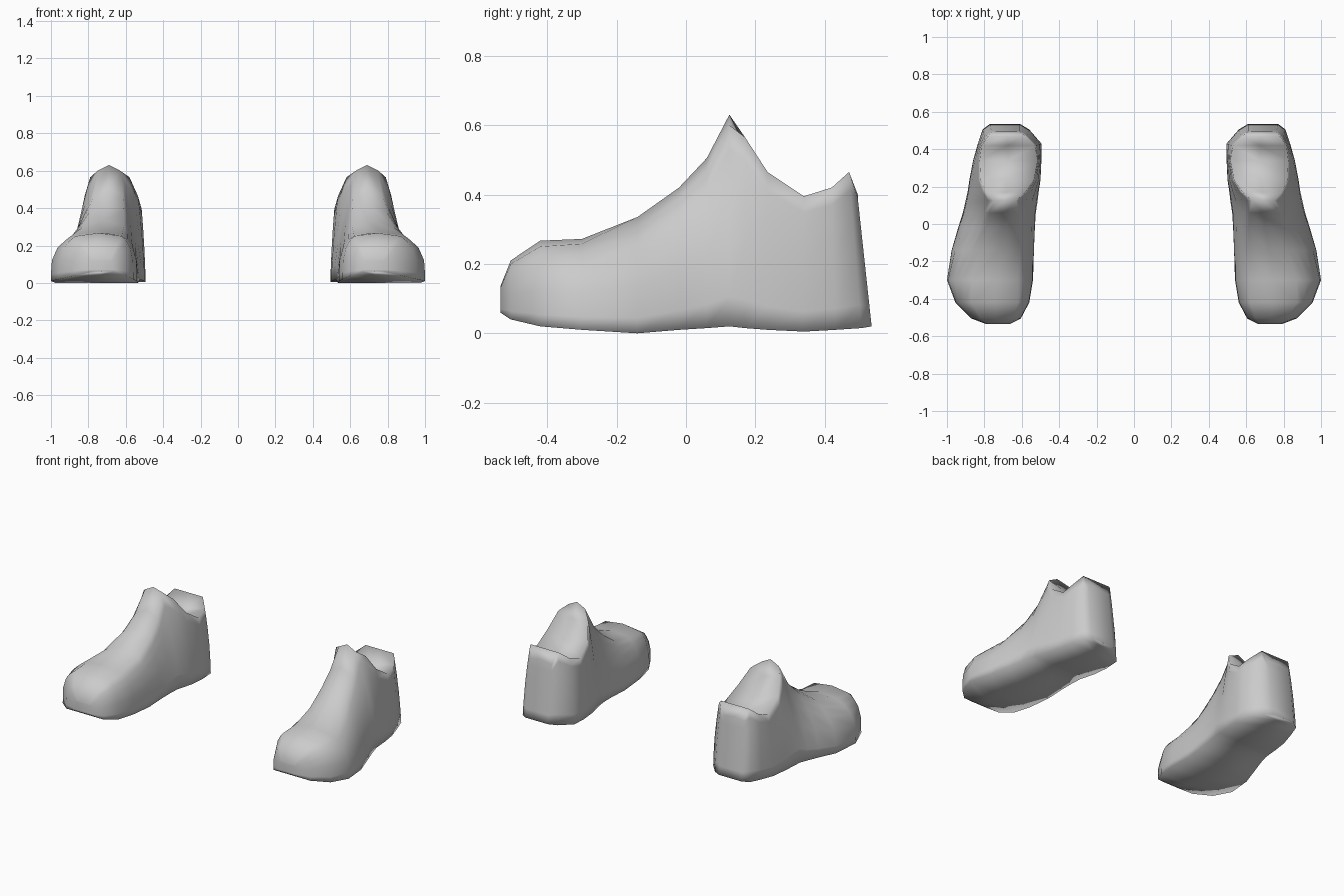
import bpy, bmesh

cube = bpy.data.objects.get("Cube")
if cube:
    bpy.data.objects.remove(cube, do_unlink=True)

grey = bpy.data.materials.new("plain_grey")
grey.use_nodes = True
grey.diffuse_color = (0.6, 0.6, 0.6, 1)
grey.node_tree.nodes["Principled BSDF"].inputs["Base Color"].default_value = (0.6, 0.6, 0.6, 1)

# Cross-sections from toe to heel:
# y, sole z, rim z, centre z, base inner x, base outer x, rim inner x, rim outer x, side roundness
SECTIONS = [
    (-0.535, 0.06, 0.13, 0.135, 0.665, 0.79, 0.68, 0.78, 2.0),
    (-0.505, 0.04, 0.20, 0.21, 0.605, 0.87, 0.65, 0.82, 3.5),
    (-0.42, 0.02, 0.25, 0.267, 0.56, 0.955, 0.62, 0.87, 4.0),
    (-0.30, 0.01, 0.258, 0.272, 0.54, 1.0, 0.62, 0.87, 4.0),
    (-0.14, 0.0, 0.30, 0.335, 0.535, 0.975, 0.61, 0.83, 2.6),
    (-0.02, 0.01, 0.385, 0.42, 0.53, 0.94, 0.61, 0.79, 2.0),
    (0.06, 0.015, 0.47, 0.505, 0.525, 0.915, 0.615, 0.77, 1.7),
    (0.125, 0.02, 0.60, 0.63, 0.515, 0.90, 0.63, 0.75, 1.7),
    (0.17, 0.015, 0.565, 0.54, 0.51, 0.89, 0.58, 0.79, 1.6),
    (0.235, 0.01, 0.465, 0.425, 0.50, 0.88, 0.535, 0.82, 1.6),
    (0.34, 0.005, 0.395, 0.36, 0.495, 0.86, 0.515, 0.825, 1.6),
    (0.42, 0.01, 0.42, 0.385, 0.495, 0.835, 0.53, 0.815, 2.0),
    (0.47, 0.015, 0.465, 0.465, 0.56, 0.81, 0.58, 0.78, 2.0),
    (0.495, 0.02, 0.39, 0.40, 0.61, 0.77, 0.61, 0.76, 2.0),
]
LEVELS = (0.0, 0.15, 0.45, 0.72, 0.88, 1.0)
N = len(LEVELS)


def section_ring(s, side):
    """Closed ring: sole centre, outer wall up, top centre, inner wall down."""
    y, zb, zr, zc, xi, xo, ri, ro, p = s
    lean = 0.04 * min(1, max(0, (y - 0.40) / 0.08))   # heel leans back at the base

    def wall(base, rim):
        return [(side * (base + (rim - base) * t ** p), y + lean * (1 - t), zb + (zr - zb) * t)
                for t in LEVELS]
    bottom = (side * (xi + xo) / 2, y + lean, zb)
    top = (side * (ri + ro) / 2, y, zc)
    return [bottom] + wall(xo, ro) + [top] + wall(xi, ri)[::-1]


def make_shoe(name, side):
    bm = bmesh.new()
    rings = [[bm.verts.new(c) for c in section_ring(s, side)] for s in SECTIONS]
    n = len(rings[0])
    for a, b in zip(rings, rings[1:]):
        for i in range(n):
            j = (i + 1) % n
            bm.faces.new((a[i], a[j], b[j], b[i]))
    # Toe and heel ends, bridged across from wall to wall
    for r in (rings[0], rings[-1]):
        bm.faces.new((r[0], r[1], r[n - 1]))
        for i in range(1, N):
            bm.faces.new((r[i], r[i + 1], r[n - i - 1], r[n - i]))
        bm.faces.new((r[N], r[N + 1], r[N + 2]))
    bmesh.ops.recalc_face_normals(bm, faces=bm.faces)
    # Soft shading all over, sole and rim included
    for f in bm.faces:
        f.smooth = True
    mesh = bpy.data.meshes.new(name)
    bm.to_mesh(mesh)
    bm.free()
    mesh.materials.append(grey)
    bpy.context.collection.objects.link(bpy.data.objects.new(name, mesh))


# Mirrored pair
make_shoe("left_shoe", 1)
make_shoe("right_shoe", -1)
